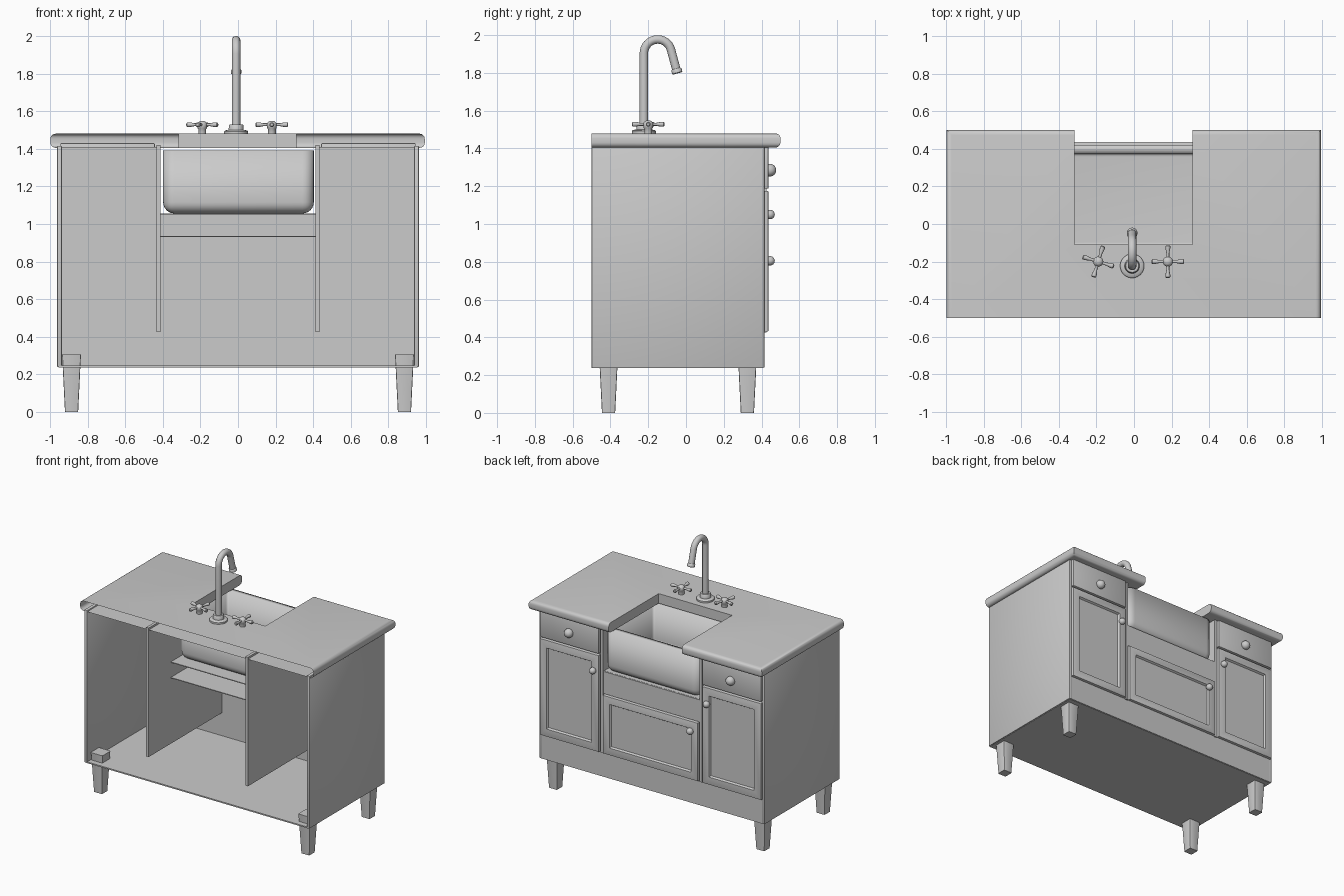
import bpy, bmesh, math
from mathutils import Matrix, Vector

if "Cube" in bpy.data.objects:
    bpy.data.objects.remove(bpy.data.objects["Cube"])


def finish(name, bm, smooth=True, loc=(0, 0, 0)):
    bmesh.ops.recalc_face_normals(bm, faces=bm.faces)
    me = bpy.data.meshes.new(name)
    bm.to_mesh(me)
    bm.free()
    ob = bpy.data.objects.new(name, me)
    ob.location = loc
    bpy.context.collection.objects.link(ob)
    if smooth:
        bpy.ops.object.select_all(action='DESELECT')
        ob.select_set(True)
        bpy.context.view_layer.objects.active = ob
        bpy.ops.object.shade_smooth_by_angle(angle=math.radians(40))
    return ob


def box_bm(x0, x1, y0, y1, z0, z1):
    bm = bmesh.new()
    m = Matrix.Translation(((x0 + x1) / 2, (y0 + y1) / 2, (z0 + z1) / 2))
    m = m @ Matrix.Diagonal((x1 - x0, y1 - y0, z1 - z0, 1))
    bmesh.ops.create_cube(bm, size=1, matrix=m)
    return bm


def box(name, x0, x1, y0, y1, z0, z1, bevel=0):
    bm = box_bm(x0, x1, y0, y1, z0, z1)
    if bevel:
        bmesh.ops.bevel(bm, geom=bm.edges[:], offset=bevel, segments=2, profile=0.5, affect='EDGES')
    return finish(name, bm, bevel > 0)


def lathe_into(bm, profile, matrix, steps=24):
    """Spin (radius, height) points round z, then place with matrix."""
    rings = []
    for r, h in profile:
        rings.append([bm.verts.new(matrix @ Vector((r * math.cos(a), r * math.sin(a), h)))
                      for a in (2 * math.pi * i / steps for i in range(steps))])
    for a, b in zip(rings, rings[1:]):
        for i in range(steps):
            j = (i + 1) % steps
            bm.faces.new((a[i], a[j], b[j], b[i]))
    bm.faces.new(rings[0][::-1])
    bm.faces.new(rings[-1])


def panel_door(name, x0, x1, z0, z1, frame=0.085):
    bm = box_bm(x0, x1, 0.405, 0.437, z0, z1)
    bm.normal_update()
    face = max(bm.faces, key=lambda f: f.normal.y)
    outer = list(face.edges)
    bmesh.ops.inset_region(bm, faces=[face], thickness=frame)
    bmesh.ops.inset_region(bm, faces=[face], thickness=0.012, depth=-0.014)
    bmesh.ops.bevel(bm, geom=outer, offset=0.006, segments=2, profile=0.5, affect='EDGES')
    finish(name, bm)


def knob(name, x, z, r, y=0.44):
    bm = bmesh.new()
    pts = [(r * 0.45, -0.02)] + [(r * math.sin(t), -r * math.cos(t) + 0.2 * r)
                                 for t in (math.pi * (0.2 + 0.79 * i / 9) for i in range(10))]
    lathe_into(bm, pts, Matrix.Rotation(-math.pi / 2, 4, 'X'))
    finish(name, bm, loc=(x, y, z))


# Countertop: notched slab, rounded on three sides, hollow and open at the back
outline = [(-0.997, -0.5), (0.993, -0.5), (0.993, 0.5), (0.31, 0.5),
           (0.31, -0.11), (-0.316, -0.11), (-0.316, 0.5), (-0.997, 0.5)]
bm = bmesh.new()
base = bm.faces.new([bm.verts.new((x, y, 1.405)) for x, y in outline])
ext = bmesh.ops.extrude_face_region(bm, geom=[base])
for v in ext['geom']:
    if isinstance(v, bmesh.types.BMVert):
        v.co.z = 1.48
rim = [e for e in bm.edges if abs(e.verts[0].co.z - e.verts[1].co.z) < 1e-4 and
       (all(v.co.y > 0.49 for v in e.verts) or all(v.co.x > 0.99 for v in e.verts)
        or all(v.co.x < -0.99 for v in e.verts))]
bmesh.ops.bevel(bm, geom=rim, offset=0.027, segments=5, profile=0.5, affect='EDGES')
back = [f for f in bm.faces if all(v.co.y < -0.499 for v in f.verts)]
bmesh.ops.delete(bm, geom=back, context='FACES')
finish('countertop', bm)

# Cabinet shell, mirrored parts left and right
for side, s in (('left', -1), ('right', 1)):
    def span(a, b):
        return sorted((s * a, s * b))
    box(side + '_side_panel', *span(0.937, 0.962), -0.5, 0.415, 0.24, 1.415, 0.004)
    box(side + '_divider', *span(0.412, 0.434), -0.5, 0.425, 0.425, 1.42)
    box(side + '_front_wall', *span(0.434, 0.937), 0.395, 0.41, 0.43, 1.41)
    box(side + '_drawer_front', *span(0.442, 0.945), 0.405, 0.437, 1.187, 1.43, 0.006)
    panel_door(side + '_door', *span(0.442, 0.945), 0.43, 1.175)
    knob(side + '_drawer_knob', s * 0.69, 1.285, 0.034, 0.437)
    knob(side + '_door_knob', s * 0.485, 1.05, 0.025)
    # Tapered legs reaching slightly into the cabinet
    for place, y in (('front', -0.41), ('back', 0.325)):
        bm = box_bm(-0.05, 0.05, -0.05, 0.05, 0, 0.305)
        for v in bm.verts:
            if v.co.z < 0.1:
                v.co.x *= 0.7
                v.co.y *= 0.7
        up = [e for e in bm.edges if abs(e.verts[0].co.z - e.verts[1].co.z) > 0.1]
        bmesh.ops.bevel(bm, geom=up, offset=0.006, segments=2, profile=0.5, affect='EDGES')
        finish(f'{side}_{place}_leg', bm, loc=(s * 0.885, y, 0))

box('cabinet_floor', -0.955, 0.955, -0.5, 0.41, 0.237, 0.247)
box('bottom_rail', -0.94, 0.94, 0.395, 0.415, 0.24, 0.43)
box('middle_front_wall', -0.412, 0.412, 0.395, 0.41, 0.43, 0.93)
box('sink_rail', -0.412, 0.412, 0.395, 0.42, 0.885, 1.055)
box('sink_shelf_upper', -0.425, 0.425, -0.23, 0.41, 1.05, 1.056)
box('sink_shelf_lower', -0.425, 0.425, -0.23, 0.41, 0.93, 0.936)
panel_door('middle_door', -0.405, 0.405, 0.43, 0.88, 0.08)
knob('middle_door_knob', -0.345, 0.805, 0.025)

# Sink basin: open rounded tub with wall thickness
bm = box_bm(-0.398, 0.403, -0.16, 0.42, 1.056, 1.39)
bm.normal_update()
bmesh.ops.delete(bm, geom=[max(bm.faces, key=lambda f: f.normal.z)], context='FACES')
tub = [e for e in bm.edges if not e.is_boundary and min(v.co.z for v in e.verts) < 1.1]
bmesh.ops.bevel(bm, geom=tub, offset=0.06, segments=6, profile=0.5, affect='EDGES')
sink = finish('sink_basin', bm)
mod = sink.modifiers.new('wall', 'SOLIDIFY')
mod.thickness = 0.045
mod.offset = -1

# Faucet spout: straight riser, arch, slanted tip
fx, fy = -0.01, -0.223
path = [(fx, fy, 1.48), (fx, fy, 1.7)]
for i in range(17):
    a = math.radians(180 - 165 * i / 16)
    path.append((fx, -0.15 + 0.073 * math.cos(a), 1.904 + 0.073 * math.sin(a)))
tip = Vector((fx, -0.047, 1.803))
path.append(tuple(tip))
cu = bpy.data.curves.new('faucet_spout', 'CURVE')
cu.dimensions = '3D'
cu.bevel_depth = 0.023
cu.bevel_resolution = 5
cu.use_fill_caps = True
sp = cu.splines.new('POLY')
sp.points.add(len(path) - 1)
for p, co in zip(sp.points, path):
    p.co = (*co, 1)
sp.use_smooth = True
spout = bpy.data.objects.new('faucet_spout', cu)
bpy.context.collection.objects.link(spout)

# Spout collar and stepped base
bm = bmesh.new()
aim = Vector((0, 0.26, -0.97)).to_track_quat('Z', 'Y').to_matrix().to_4x4()
lathe_into(bm, [(0.023, -0.02), (0.028, -0.014), (0.028, 0.002), (0.022, 0.006)],
           Matrix.Translation(tip) @ aim)
finish('spout_collar', bm)
bm = bmesh.new()
lathe_into(bm, [(0.064, 1.478), (0.064, 1.492), (0.058, 1.498), (0.04, 1.5), (0.038, 1.525),
                (0.034, 1.53), (0.022, 1.53)], Matrix.Translation((fx, fy, 0)), 32)
finish('faucet_base', bm)

# Cross handles
for side, x, turn in (('left', -0.19, -17), ('right', 0.18, 0)):
    bm = bmesh.new()
    lathe_into(bm, [(0.021, 1.478), (0.021, 1.505), (0.025, 1.51), (0.027, 1.53),
                    (0.022, 1.54), (0.012, 1.547), (0.002, 1.548)], Matrix.Identity(4))
    for k in range(4):
        m = (Matrix.Translation((0, 0, 1.528)) @ Matrix.Rotation(math.radians(turn + 90 * k), 4, 'Z')
             @ Matrix.Rotation(math.pi / 2, 4, 'Y'))
        lathe_into(bm, [(0.008, 0.01), (0.008, 0.045), (0.013, 0.07), (0.013, 0.082), (0.008, 0.087)], m, 12)
    finish(side + '_tap_handle', bm, loc=(x, -0.2, 0))
